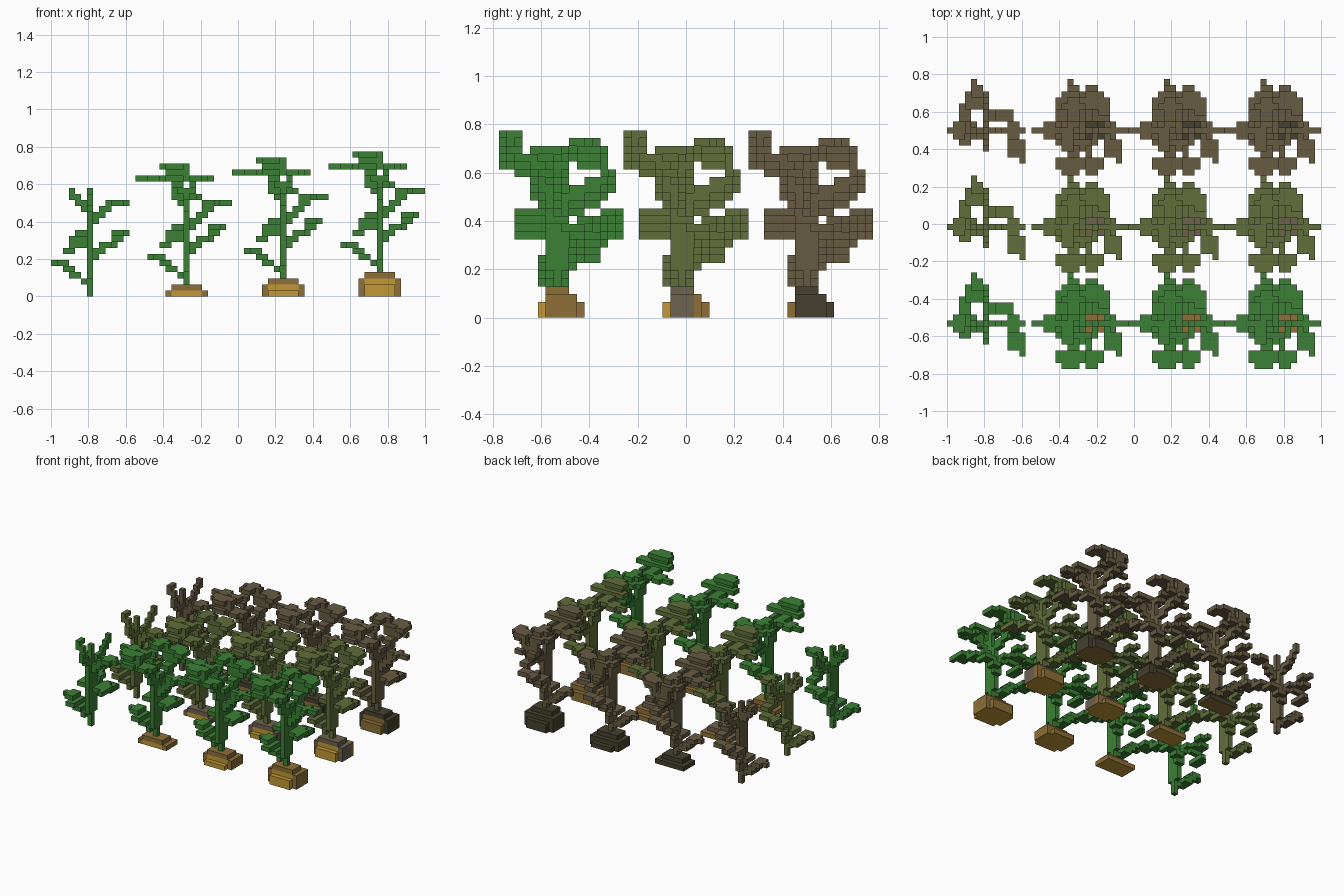
import bpy

cube = bpy.data.objects.get("Cube")
if cube:
    bpy.data.objects.remove(cube)

BLOCK = 2 / 62          # edge of one block
PITCH = 16 * BLOCK      # planting distance


def material(name, *rgb):
    color = [((c / 255 + 0.055) / 1.055) ** 2.4 for c in rgb] + [1]
    mat = bpy.data.materials.new(name)
    mat.use_nodes = True
    mat.diffuse_color = color
    mat.node_tree.nodes["Principled BSDF"].inputs["Base Color"].default_value = color
    return mat


leaf_green = material("leaf green", 60, 129, 54)
leaf_olive = material("leaf olive", 97, 111, 59)
leaf_brown = material("withered brown", 103, 92, 66)
gold = material("bright gold", 194, 152, 54)
gold_brown = material("gold brown", 142, 112, 56)
grey_brown = material("grey brown", 110, 98, 79)
dark_brown = material("rotten dark brown", 69, 65, 46)


def plates(rows):
    """Flat one-block plates (x0, x1, y0, y1, z), with broad ones losing their corners."""
    cells = set()
    for x0, x1, y0, y1, z in rows:
        broad = x1 - x0 > 1 and y1 - y0 > 1
        for x in range(x0, x1 + 1):
            for y in range(y0, y1 + 1):
                if not (broad and x in (x0, x1) and y in (y0, y1)):
                    cells.add((x, y, z))
    return cells


def stem(top):
    """Slim at the foot, then deeper from front to back."""
    cells = {(0, 0, z) for z in range(3, top)}
    return cells | {(0, y, z) for y in (-1, 1) for z in range(6, 16)}


SIDES = [
    ((1, 0, 0), [(1, 0, 0), (1, 1, 0), (1, 1, 1), (1, 0, 1)]),
    ((-1, 0, 0), [(0, 1, 0), (0, 0, 0), (0, 0, 1), (0, 1, 1)]),
    ((0, 1, 0), [(1, 1, 0), (0, 1, 0), (0, 1, 1), (1, 1, 1)]),
    ((0, -1, 0), [(0, 0, 0), (1, 0, 0), (1, 0, 1), (0, 0, 1)]),
    ((0, 0, 1), [(0, 0, 1), (1, 0, 1), (1, 1, 1), (0, 1, 1)]),
    ((0, 0, -1), [(0, 1, 0), (1, 1, 0), (1, 0, 0), (0, 0, 0)]),
]


def block_mesh(name, cells, mats, rule=None):
    """Skin a set of blocks, keeping only the exposed faces."""
    index, faces, slots = {}, [], []
    for cell in sorted(cells):
        for normal, corners in SIDES:
            if tuple(a + b for a, b in zip(cell, normal)) in cells:
                continue
            points = [tuple(a + b for a, b in zip(cell, c)) for c in corners]
            faces.append([index.setdefault(p, len(index)) for p in points])
            slots.append(rule(cell, normal) if rule else 0)
    mesh = bpy.data.meshes.new(name)
    mesh.from_pydata([((x - 0.5) * BLOCK, (y - 0.5) * BLOCK, z * BLOCK) for x, y, z in index], [], faces)
    for mat in mats:
        mesh.materials.append(mat)
    for poly, slot in zip(mesh.polygons, slots):
        poly.material_index = slot
    return mesh


def place(name, mesh, column, row, sink):
    obj = bpy.data.objects.new(name, mesh)
    obj.location = (-1 + 6.5 * BLOCK + column * PITCH, (row - 1) * PITCH - BLOCK / 2, -sink * BLOCK)
    bpy.context.collection.objects.link(obj)


# Lower leaves, shared by the sprout and the grown plants
low_left_leaf = plates([
    (-1, -1, -1, 0, 5), (-3, -2, -1, 1, 6), (-4, -3, -2, 1, 7),
    (-6, -4, 0, 0, 8), (-5, -4, -1, 1, 8)])
back_left_leaf = plates([
    (0, 0, 2, 2, 10), (0, 0, 2, 3, 11), (0, 0, 3, 4, 12), (-4, -3, 2, 4, 10), (-3, -3, 5, 5, 10),
    (-3, -1, 4, 4, 11), (-3, -1, 4, 5, 12), (-3, -2, 6, 6, 12), (-2, -1, 6, 7, 13), (-2, -2, 8, 8, 13)])
right_leaf = plates([
    (0, 1, 2, 2, 9), (1, 2, 2, 3, 10), (2, 4, 2, 3, 11), (4, 4, 1, 1, 11),
    (4, 5, -1, 1, 12), (4, 5, -4, -1, 13), (5, 6, -4, -2, 13), (6, 6, -5, -5, 13)])
lower_leaves = low_left_leaf | back_left_leaf | right_leaf

# Sprout crown: bare arms
sprout_arms = plates([
    (1, 1, 0, 0, 15), (1, 2, 0, 0, 16), (2, 3, 0, 0, 17), (3, 6, 0, 0, 18), (4, 5, -1, 1, 18),
    (-1, -1, 0, 0, 17), (-2, -1, 0, 0, 18), (-3, -2, 0, 0, 19), (-3, -3, 0, 1, 20),
    (0, 0, -1, -1, 16), (0, 0, -2, -1, 17), (0, 0, -3, -2, 18), (0, 0, -3, -3, 19),
    (0, 0, 1, 2, 16), (0, 0, 2, 4, 17), (0, 0, 4, 5, 18), (0, 0, 5, 6, 19), (0, 0, 6, 6, 20)])

# Grown crown: four spreading leaves, the back one curling up and over
upper_right_leaf = plates([
    (1, 1, 0, 0, 13), (1, 2, 0, 0, 14), (2, 3, 0, 0, 15), (3, 4, 0, 0, 16),
    (3, 7, 0, 0, 17), (4, 6, -1, 1, 17)])
upper_left_leaf = plates([
    (-1, 0, 0, 0, 19), (-2, -1, 0, 0, 20), (-8, -2, 0, 0, 21), (-6, -5, -1, 1, 21)])
front_leaf = plates([
    (0, 0, -2, -1, 16), (0, 0, -2, -1, 17), (0, 0, -3, -2, 18), (-1, 1, -3, -2, 19),
    (-2, -1, -5, -3, 20), (1, 1, -5, -3, 20), (-4, 3, -6, -5, 21), (-3, -1, -7, -7, 21),
    (1, 2, -7, -7, 21), (-3, 0, -6, -6, 22), (-4, 0, -6, -5, 23), (-3, -1, -7, -7, 23),
    (-3, -2, -3, -1, 21), (2, 2, -2, -1, 18)])
back_leaf = plates([
    (0, 0, 1, 3, 15), (0, 0, 2, 5, 16), (-1, 0, 4, 6, 17), (-2, 1, 6, 6, 18),
    (-2, -1, 7, 7, 18), (1, 2, 7, 7, 18), (-2, 1, 6, 6, 19),
    (-2, -1, 6, 6, 20), (1, 1, 6, 6, 20), (-4, 4, 4, 5, 21), (-3, -1, 6, 6, 21),
    (1, 3, 6, 6, 21), (-3, 0, 3, 5, 22), (-2, -1, 2, 2, 22), (3, 4, 3, 3, 21),
    (-2, -1, 1, 1, 21), (0, 0, 1, 1, 19)])

sprout_cells = stem(21) | lower_leaves | sprout_arms
plant_cells = stem(20) | lower_leaves | upper_right_leaf | upper_left_leaf | front_leaf | back_leaf

# Bulb: stepped mound, layer heights from front to back
DEPTH_STEPS = {-2: 2, -1: 4, 0: 4, 1: 4, 2: 3, 3: 2}


def bulb_cells(sink):
    """The mound, left out below the ground it is sunk into."""
    cells = set()
    for x in range(-3, 4):
        for y, step in DEPTH_STEPS.items():
            rim = abs(x) == 3
            if not (rim and y in (-2, 3)):
                cells |= {(x, y, z) for z in range(sink, min(step, 3) if rim else step)}
    return cells


def bulb_rule(cell, normal):
    """Flesh on the front and underside, skin on the middle and back."""
    x, y, z = cell
    if normal[2] < 0 or y == -2 or (y == -1 and z == 2 and abs(x) < 3):
        return 0
    return 2 if y > 1 else 1


row_names = ["fresh", "fading", "withered"]
leaf_mats = [leaf_green, leaf_olive, leaf_brown]
bulb_mats = [
    (gold, gold_brown, gold_brown),
    (gold, grey_brown, gold_brown),
    (gold_brown, dark_brown, dark_brown)]

# Three rows of four plants, each column standing one block higher
for row, label in enumerate(row_names):
    sprout = block_mesh(label + "_sprout", sprout_cells, [leaf_mats[row]])
    grown = block_mesh(label + "_foliage", plant_cells, [leaf_mats[row]])
    place(label + "_sprout", sprout, 0, row, 3)
    for column in (1, 2, 3):
        sink = 3 - column
        bulb = block_mesh(label + "_bulb", bulb_cells(sink), bulb_mats[row], bulb_rule)
        place(f"{label}_bulb_{column}", bulb, column, row, sink)
        place(f"{label}_foliage_{column}", grown, column, row, sink)
